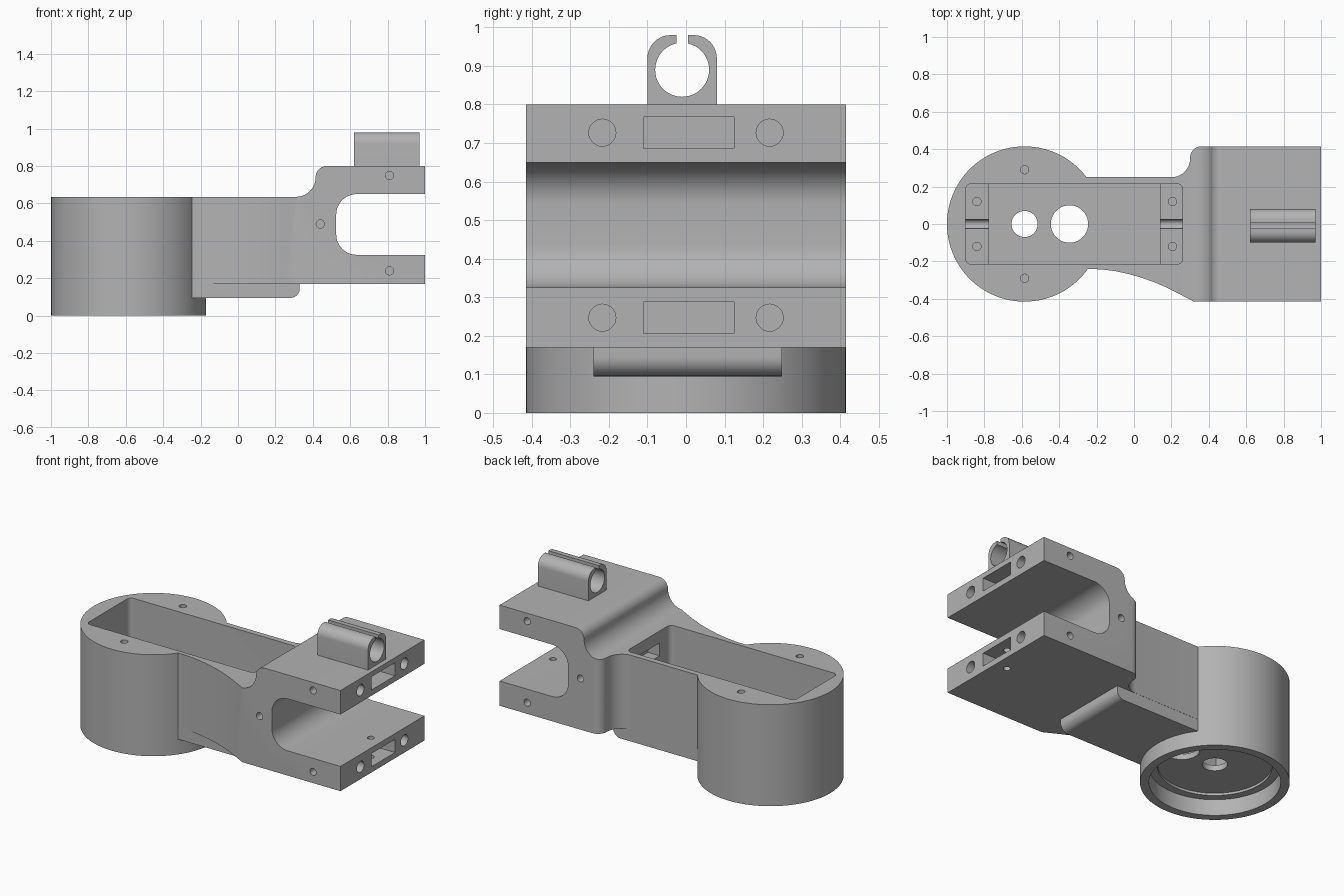
import bpy, bmesh, math
from mathutils import Vector

cube = bpy.data.objects.get("Cube")
if cube:
    bpy.data.objects.remove(cube)

grey = bpy.data.materials.new("plain grey")
grey.use_nodes = True
grey.diffuse_color = (0.45, 0.45, 0.45, 1)
grey.node_tree.nodes["Principled BSDF"].inputs["Base Color"].default_value = (0.45, 0.45, 0.45, 1)


def arc(cx, cy, r, a0, a1, n=10):
    """Points on an arc, angles in degrees."""
    angles = [math.radians(a0 + (a1 - a0) * i / n) for i in range(n + 1)]
    return [(cx + r * math.cos(a), cy + r * math.sin(a)) for a in angles]


def circle(cx, cy, r, n=40):
    return arc(cx, cy, r, 0, 360, n)[:-1]


def rect(x0, x1, y0, y1, r=0):
    """Rectangle, with rounded corners if r is set."""
    if not r:
        return [(x0, y0), (x1, y0), (x1, y1), (x0, y1)]
    return (arc(x1 - r, y1 - r, r, 0, 90) + arc(x0 + r, y1 - r, r, 90, 180)
            + arc(x0 + r, y0 + r, r, 180, 270) + arc(x1 - r, y0 + r, r, 270, 360))


def prism(name, pts, axis, lo, hi):
    """Extrude a 2D outline along x (yz), y (xz) or z (xy)."""
    place = {"x": lambda a, b, h: (h, a, b),
             "y": lambda a, b, h: (a, h, b),
             "z": lambda a, b, h: (a, b, h)}[axis]
    bm = bmesh.new()
    face = bm.faces.new([bm.verts.new(place(a, b, lo)) for a, b in pts])
    out = bmesh.ops.extrude_face_region(bm, geom=[face])
    moved = [v for v in out["geom"] if isinstance(v, bmesh.types.BMVert)]
    bmesh.ops.translate(bm, verts=moved, vec=Vector(place(0, 0, hi - lo)))
    bmesh.ops.recalc_face_normals(bm, faces=bm.faces)
    mesh = bpy.data.meshes.new(name)
    bm.to_mesh(mesh)
    bm.free()
    mesh.materials.append(grey)
    obj = bpy.data.objects.new(name, mesh)
    bpy.context.collection.objects.link(obj)
    return obj


def combine(target, tool, operation):
    """Apply a boolean and remove the tool."""
    mod = target.modifiers.new("join", "BOOLEAN")
    mod.operation, mod.object, mod.solver = operation, tool, "EXACT"
    graph = bpy.context.evaluated_depsgraph_get()
    target.data = bpy.data.meshes.new_from_object(target.evaluated_get(graph))
    target.modifiers.clear()
    bpy.data.objects.remove(tool)


def cut(target, pts, axis, lo, hi):
    combine(target, prism("cutter", pts, axis, lo, hi), "DIFFERENCE")


# Fork: side profile with rounded slot
HUB = -0.585
side = ([(-0.45, 0.17), (1, 0.17), (1, 0.325)]
        + arc(0.635, 0.435, 0.11, 270, 180) + arc(0.635, 0.54, 0.11, 180, 90)
        + [(1, 0.65), (1, 0.8)]
        + arc(0.475, 0.74, 0.06, 90, 180) + arc(0.31, 0.74, 0.105, 0, -90)
        + [(-0.45, 0.635)])
body = prism("bracket_body", side, "y", -0.6, 0.6)

# Plan outline that flares from the arm to the fork
plan = ([(-0.5, -0.24), (-0.24, -0.24), (-0.17, -0.243), (-0.1, -0.252), (-0.03, -0.267),
         (0.04, -0.287), (0.11, -0.312), (0.18, -0.342), (0.25, -0.378), (0.32, -0.415),
         (1.1, -0.415), (1.1, 0.415)]
        + arc(0.36, 0.355, 0.06, 90, 180) + arc(0.2, 0.35, 0.1, 0, -90) + [(-0.5, 0.25)])
combine(body, prism("plan", plan, "z", 0, 1), "INTERSECT")

# Lower arm step and round hub
step = [(-0.4, 0.095)] + arc(0.28, 0.145, 0.05, -90, 0) + [(0.33, 0.2), (-0.4, 0.2)]
combine(body, prism("step", step, "y", -0.24, 0.249), "UNION")
combine(body, prism("hub", circle(HUB, 0, 0.415, 96), "z", 0, 0.635), "UNION")

# Deep pocket with a ledge at each end
cut(body, rect(-0.9, 0.26, -0.215, 0.215, 0.03), "z", 0.34, 0.7)
cut(body, rect(-0.775, 0.14, -0.215, 0.215), "z", 0.15, 0.4)
for x0, x1 in ((-0.9, -0.7), (0.1, 0.26)):
    cut(body, circle(0, 0.34, 0.025, 24), "x", x0, x1)
cut(body, rect(-0.11, 0.11, 0.48, 0.56), "x", 0.2, 0.34)

# Stepped recess under the hub, and floor openings
cut(body, circle(HUB, 0, 0.365, 72), "z", -0.1, 0.1)
cut(body, circle(HUB, 0, 0.318, 72), "z", 0.05, 0.115)
cut(body, circle(HUB, 0, 0.07), "z", 0.05, 0.2)
cut(body, circle(-0.345, 0, 0.1), "z", 0.02, 0.2)

# Screw holes in the hub top and the ledges
for s in (-1, 1):
    cut(body, circle(HUB, s * 0.29, 0.022, 20), "z", 0.45, 0.7)
    for x in (-0.84, 0.205):
        cut(body, circle(x, s * 0.12, 0.022, 20), "z", 0.2, 0.4)

# Fork tip sockets
for z in (0.247, 0.727):
    cut(body, rect(-0.11, 0.125, z - 0.041, z + 0.041), "x", 0.7, 1.1)
    for s in (-1, 1):
        cut(body, circle(s * 0.217, z, 0.035, 28), "x", 0.75, 1.1)

# Side screw holes on both sides
for x, z in ((0.81, 0.75), (0.81, 0.24), (0.44, 0.49)):
    for s in (-1, 1):
        lo, hi = sorted((s * 0.3, s * 0.5))
        cut(body, circle(x, z, 0.022, 20), "y", lo, hi)

# Small hole through the lower prong
cut(body, circle(0.92, 0, 0.02, 20), "z", 0.1, 0.4)

# Split tube clip on the upper prong
clip_side = ([(-0.1, 0.795), (0.08, 0.795)] + arc(0.02, 0.92, 0.06, 0, 90)
             + arc(-0.04, 0.92, 0.06, 90, 180))
clip = prism("tube_clip", clip_side, "x", 0.62, 0.97)
cut(clip, circle(-0.01, 0.89, 0.07, 48), "x", 0.5, 1.1)
cut(clip, rect(-0.025, 0.005, 0.9, 1.1), "x", 0.5, 1.1)

# Smooth curved walls, keep edges crisp
bpy.ops.object.select_all(action="DESELECT")
for obj in (body, clip):
    obj.select_set(True)
bpy.context.view_layer.objects.active = body
bpy.ops.object.shade_smooth_by_angle(angle=math.radians(30))
